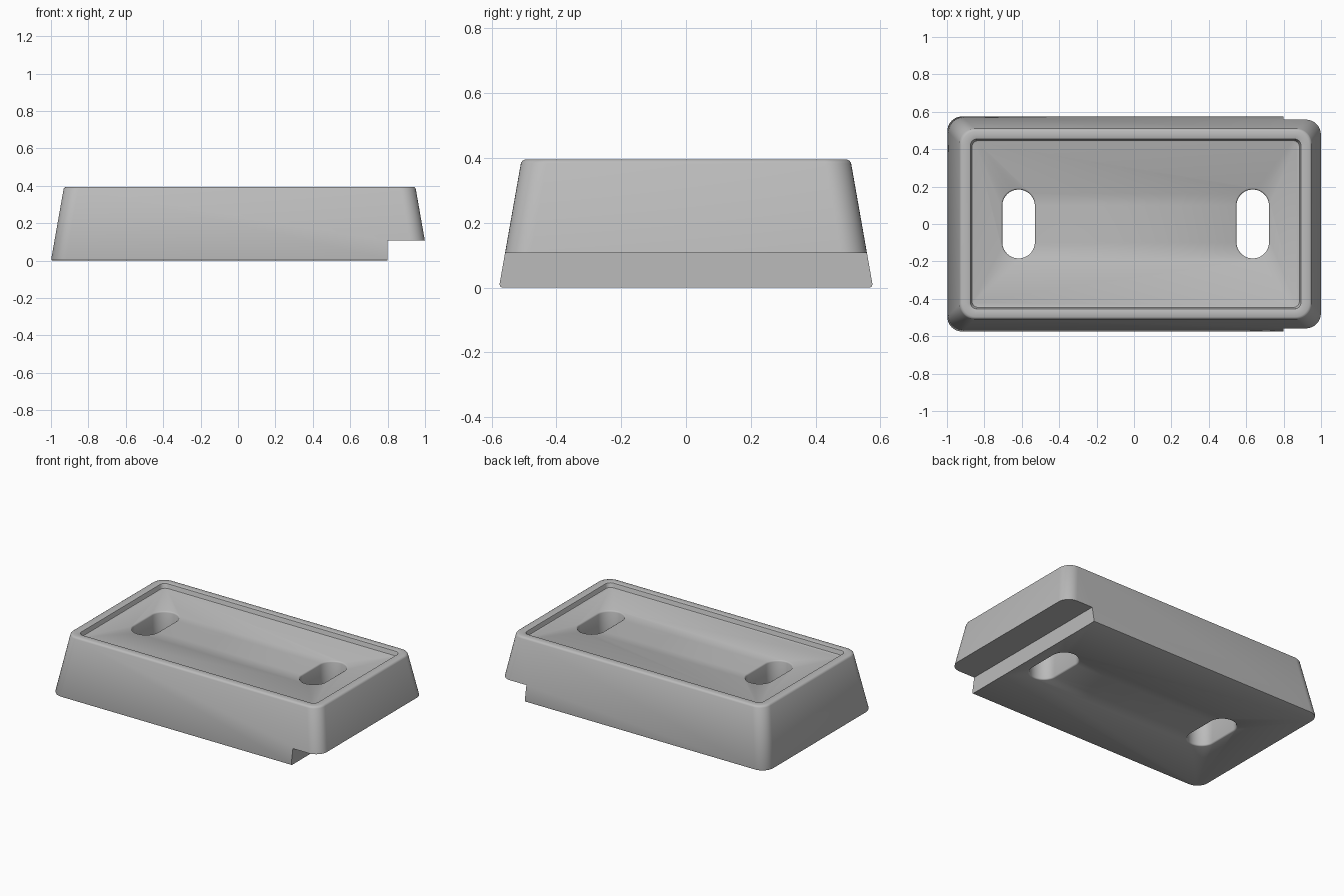
import bpy, bmesh, math

if "Cube" in bpy.data.objects:
    bpy.data.objects.remove(bpy.data.objects["Cube"])

CX = 0.009          # body centre in x
TAPER = math.tan(math.radians(10))
TOP = 0.395
FLOOR = 0.362       # floor of the shallow tray

grey = bpy.data.materials.new("light_grey")
grey.diffuse_color = (0.5, 0.5, 0.5, 1)
grey.use_nodes = True
grey.node_tree.nodes["Principled BSDF"].inputs["Base Color"].default_value = grey.diffuse_color


def outline(cx, hx, hy, r, z, seg=10):
    """Rounded rectangle, counter-clockwise."""
    pts = []
    for i, (sx, sy) in enumerate([(1, 1), (-1, 1), (-1, -1), (1, -1)]):
        for k in range(seg + 1):
            a = math.radians(90 * (i + k / seg))
            pts.append((cx + sx * (hx - r) + r * math.cos(a),
                        sy * (hy - r) + r * math.sin(a), z))
    return pts


def loft(name, rings):
    """Skin a stack of matching outlines and cap both ends."""
    bm = bmesh.new()
    rows = [[bm.verts.new(p) for p in ring] for ring in rings]
    n = len(rows[0])
    for a, b in zip(rows, rows[1:]):
        for i in range(n):
            j = (i + 1) % n
            bm.faces.new((a[i], a[j], b[j], b[i]))
    bm.faces.new(rows[0][::-1])
    bm.faces.new(rows[-1])
    bmesh.ops.recalc_face_normals(bm, faces=bm.faces)
    mesh = bpy.data.meshes.new(name)
    bm.to_mesh(mesh)
    bm.free()
    mesh.materials.append(grey)
    ob = bpy.data.objects.new(name, mesh)
    bpy.context.collection.objects.link(ob)
    return ob


def body_ring(z, inset=0.0):
    d = z * TAPER + inset
    return outline(CX, 1.009 - d, 0.577 - d, 0.08, z)


def tray_ring(z, inset):
    return outline(CX, 0.89 - inset, 0.46 - inset, 0.035, z)


# Tapered block with softened edges and a shallow tray in the top
rings = [body_ring(0, 0.009), body_ring(0.003, 0.003), body_ring(0.01)]
rings += [body_ring(TOP - 0.012), body_ring(TOP - 0.004, 0.003), body_ring(TOP, 0.01)]
rings += [tray_ring(TOP, 0), tray_ring(TOP - 0.003, 0.006), tray_ring(TOP - 0.01, 0.009),
          tray_ring(FLOOR + 0.01, 0.011), tray_ring(FLOOR + 0.003, 0.014), tray_ring(FLOOR, 0.021)]
body = loft("block", rings)

# Slot cutters, flared at both ends to round the slot edges
cutters = []
for side in (-1, 1):
    levels = [(-0.05, 0.008), (0, 0.008), (0.003, 0.003), (0.009, 0), (FLOOR - 0.009, 0),
              (FLOOR - 0.003, 0.003), (FLOOR, 0.008), (0.5, 0.008)]
    cutters.append(loft("slot_cutter", [
        outline(CX + side * 0.626, 0.087 + f, 0.184 + f, 0.0869 + f, z, 16) for z, f in levels]))

# Step cut under the right end
cutters.append(loft("step_cutter", [
    [(0.8, -1, z), (1.3, -1, z), (1.3, 1, z), (0.8, 1, z)] for z in (-0.1, 0.107)]))

bpy.context.view_layer.objects.active = body
body.select_set(True)
for c in cutters:
    mod = body.modifiers.new("cut", 'BOOLEAN')
    mod.operation = 'DIFFERENCE'
    mod.solver = 'EXACT'
    mod.object = c
    bpy.ops.object.modifier_apply(modifier=mod.name)
    bpy.data.objects.remove(c)

bpy.ops.object.shade_smooth_by_angle(angle=math.radians(35))
